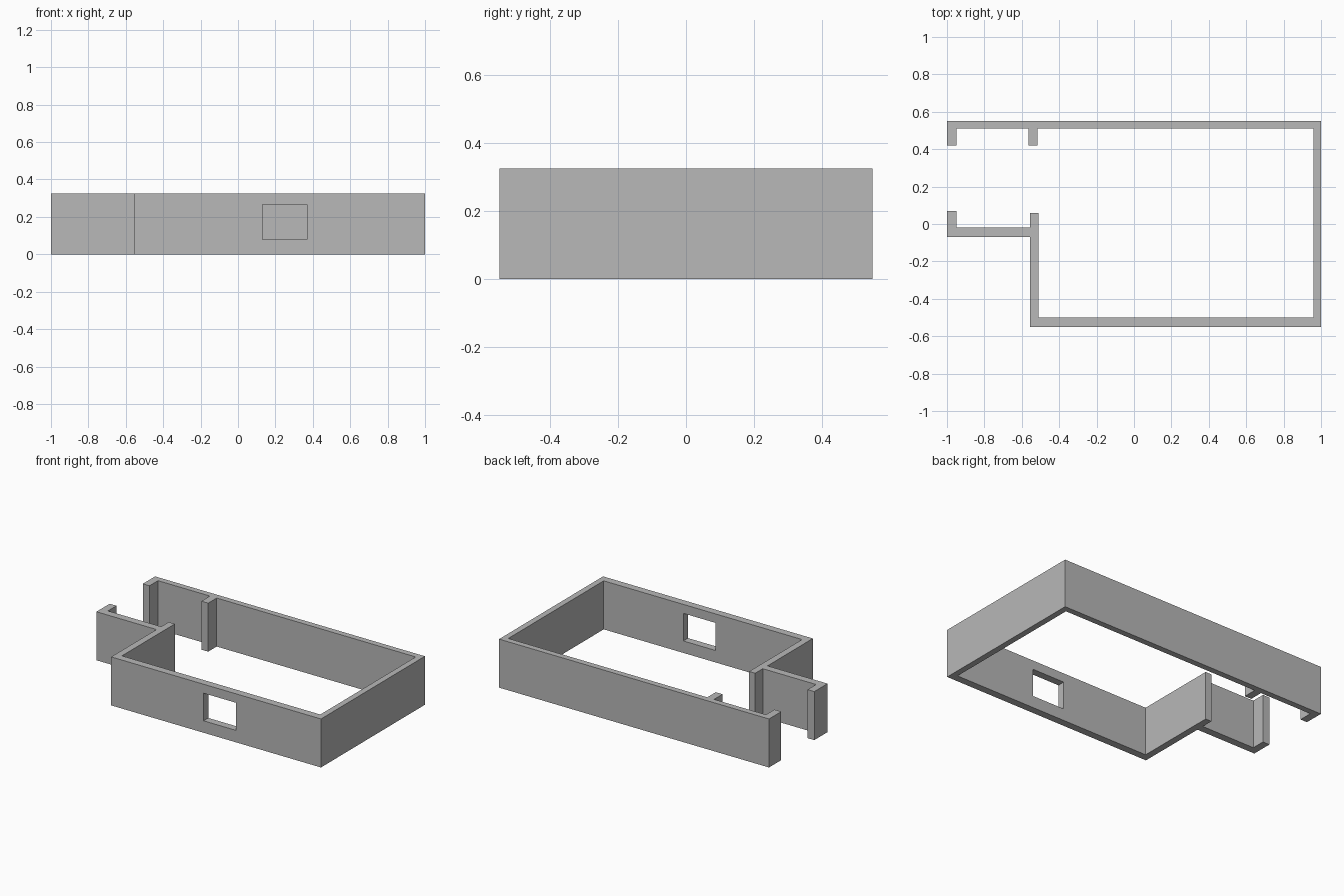
import bpy
import bmesh

HEIGHT = 0.325

old = bpy.data.objects.get("Cube")
if old:
    bpy.data.objects.remove(old, do_unlink=True)

# One plain grey for all walls
grey = bpy.data.materials.new("wall_grey")
grey.use_nodes = True
colour = (0.48, 0.48, 0.48, 1)
grey.diffuse_color = colour
bsdf = next(n for n in grey.node_tree.nodes if n.type == "BSDF_PRINCIPLED")
bsdf.inputs["Base Color"].default_value = colour


def prism(name, outline, z0, z1):
    """Extrude a closed floor-plan outline between two heights."""
    bm = bmesh.new()
    base = bm.faces.new([bm.verts.new((x, y, z0)) for x, y in outline])
    top = bmesh.ops.extrude_face_region(bm, geom=[base])["geom"]
    verts = [v for v in top if isinstance(v, bmesh.types.BMVert)]
    bmesh.ops.translate(bm, vec=(0, 0, z1 - z0), verts=verts)
    bmesh.ops.recalc_face_normals(bm, faces=bm.faces)
    mesh = bpy.data.meshes.new(name)
    bm.to_mesh(mesh)
    bm.free()
    mesh.materials.append(grey)
    obj = bpy.data.objects.new(name, mesh)
    bpy.context.collection.objects.link(obj)
    return obj


# Continuous wall plan: outer boundary, then back along the inside
plan = [
    # outside: back left end, round the room, to the porch end
    (-1, 0.42), (-1, 0.55), (1, 0.55), (1, -0.55), (-0.555, -0.55),
    (-0.555, -0.07), (-1, -0.07), (-1, 0.07),
    # inside: porch return, porch wall, door jamb
    (-0.95, 0.07), (-0.95, -0.02), (-0.555, -0.02), (-0.555, 0.06),
    (-0.51, 0.06),
    # inside of the main room
    (-0.51, -0.5), (0.96, -0.5), (0.96, 0.51),
    # opposite door jamb and back wall return
    (-0.515, 0.51), (-0.515, 0.42), (-0.565, 0.42), (-0.565, 0.51),
    (-0.95, 0.51), (-0.95, 0.42),
]
walls = prism("house_walls", plan, 0, HEIGHT)

# Window opening through the front wall
cutter = prism("window_cutter",
               [(0.13, -0.6), (0.37, -0.6), (0.37, -0.45), (0.13, -0.45)],
               0.08, 0.265)
cutter.hide_render = True
cutter.hide_viewport = True
cutter.display_type = "WIRE"
cut = walls.modifiers.new("window_opening", "BOOLEAN")
cut.operation = "DIFFERENCE"
cut.solver = "EXACT"
cut.object = cutter
